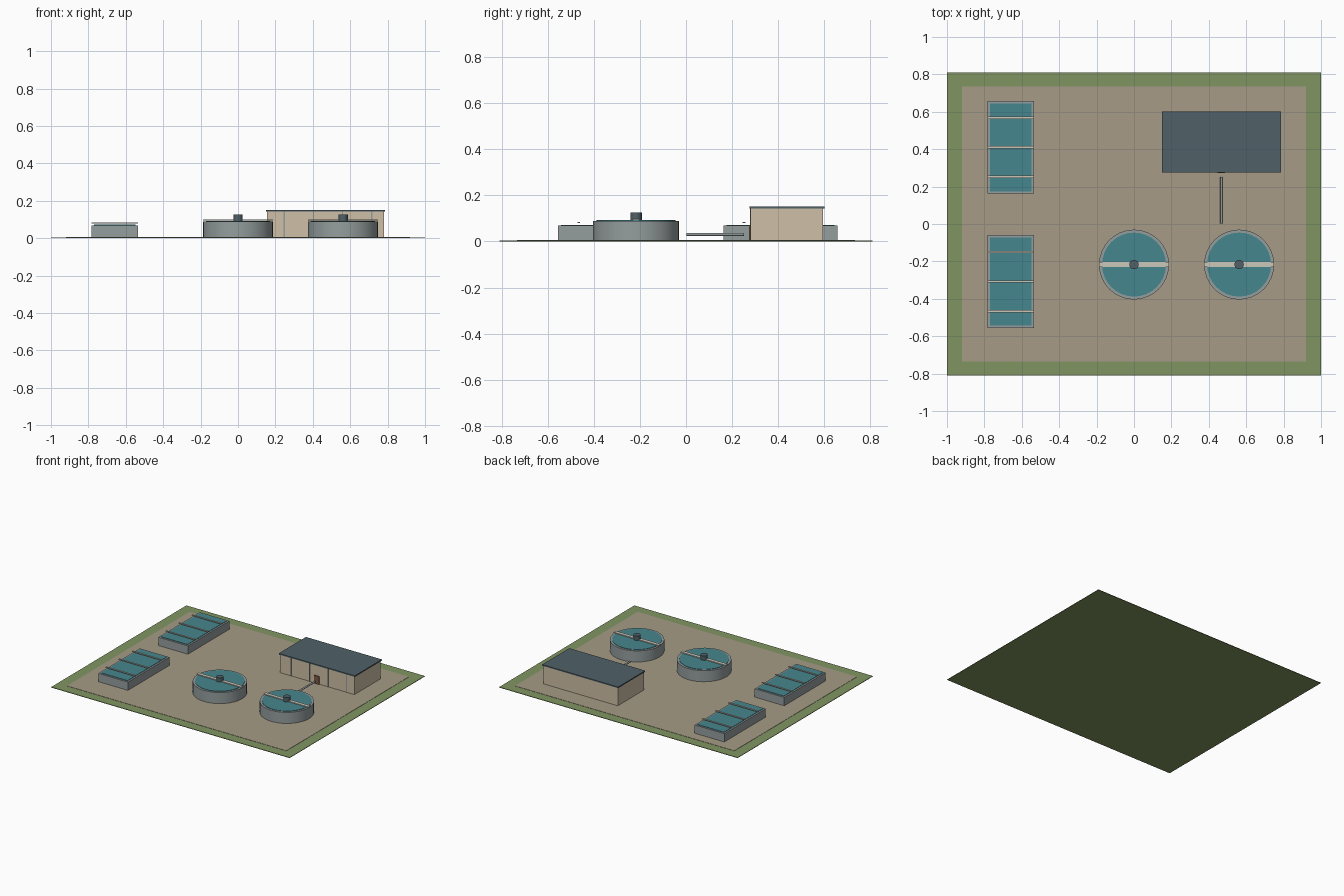
import bpy, math

if "Cube" in bpy.data.objects:
    bpy.data.objects.remove(bpy.data.objects["Cube"])

def mat(name, c):
    m = bpy.data.materials.new(name)
    m.diffuse_color = (*c, 1)
    m.use_nodes = True
    m.node_tree.nodes["Principled BSDF"].inputs["Base Color"].default_value = m.diffuse_color
    return m

GRASS = mat("grass", (0.22, 0.30, 0.12))
GRAVEL = mat("gravel", (0.38, 0.33, 0.24))
CONCRETE = mat("concrete", (0.30, 0.34, 0.34))
WATER = mat("water", (0.06, 0.24, 0.27))
STEEL = mat("pale_steel", (0.60, 0.58, 0.50))
SLATE = mat("slate", (0.08, 0.12, 0.14))
WALL = mat("wall", (0.62, 0.52, 0.38))
DOOR = mat("door_brown", (0.20, 0.10, 0.06))

def box(name, x0, x1, y0, y1, z0, z1, m):
    bpy.ops.mesh.primitive_cube_add(size=1, location=((x0+x1)/2, (y0+y1)/2, (z0+z1)/2))
    o = bpy.context.object
    o.scale = (x1-x0, y1-y0, z1-z0)
    bpy.ops.object.transform_apply(location=False, rotation=False, scale=True)
    o.name = name
    o.data.materials.append(m)
    return o

def drum(name, x, y, z0, z1, r, m, n=32):
    bpy.ops.mesh.primitive_cylinder_add(vertices=n, radius=r, depth=z1-z0, location=(x, y, (z0+z1)/2))
    o = bpy.context.object
    o.name = name
    o.data.materials.append(m)
    bpy.ops.object.shade_smooth_by_angle(angle=math.radians(30))
    return o

# Site
box("grass_base", -1, 1, -0.81, 0.81, 0, 0.004, GRASS)
box("gravel_yard", -0.92, 0.92, -0.735, 0.735, 0.004, 0.006, GRAVEL)

# Rectangular basins with three cross walkways each
for k, cy in enumerate((-0.308, 0.41)):
    box(f"basin_wall_{k}", -0.782, -0.534, cy-0.248, cy+0.248, 0.006, 0.069, CONCRETE)
    box(f"basin_water_{k}", -0.769, -0.547, cy-0.235, cy+0.235, 0.064, 0.072, WATER)
    for i in (-1, 0, 1):
        y = cy + i*0.158
        box(f"basin_walkway_{k}_{i+1}", -0.782, -0.534, y-0.006, y+0.006, 0.080, 0.085, STEEL)

# Round clarifiers with bridge and central drive
for k, cx in enumerate((0.0, 0.562)):
    cy = -0.217
    drum(f"clarifier_wall_{k}", cx, cy, 0.006, 0.090, 0.187, CONCRETE)
    drum(f"clarifier_water_{k}", cx, cy, 0.085, 0.093, 0.171, WATER)
    box(f"clarifier_bridge_{k}", cx-0.187, cx+0.187, cy-0.013, cy+0.013, 0.094, 0.100, STEEL)
    drum(f"clarifier_drive_{k}", cx, cy, 0.090, 0.126, 0.025, SLATE, 24)

# Control building
box("building_walls", 0.155, 0.78, 0.281, 0.596, 0.006, 0.143, WALL)
box("building_roof", 0.149, 0.786, 0.276, 0.601, 0.143, 0.152, SLATE)
for i in range(4):
    x = 0.247 + i*0.156
    box(f"wall_strip_{i}", x-0.003, x+0.003, 0.278, 0.282, 0.006, 0.143, CONCRETE)
box("door", 0.447, 0.487, 0.274, 0.283, 0.006, 0.066, DOOR)

# Pipe between building and clarifiers
p = drum("pipe", 0.467, 0.127, -0.125, 0.125, 0.0065, CONCRETE, 16)
p.location.z = 0.031
p.rotation_euler.x = math.pi/2
